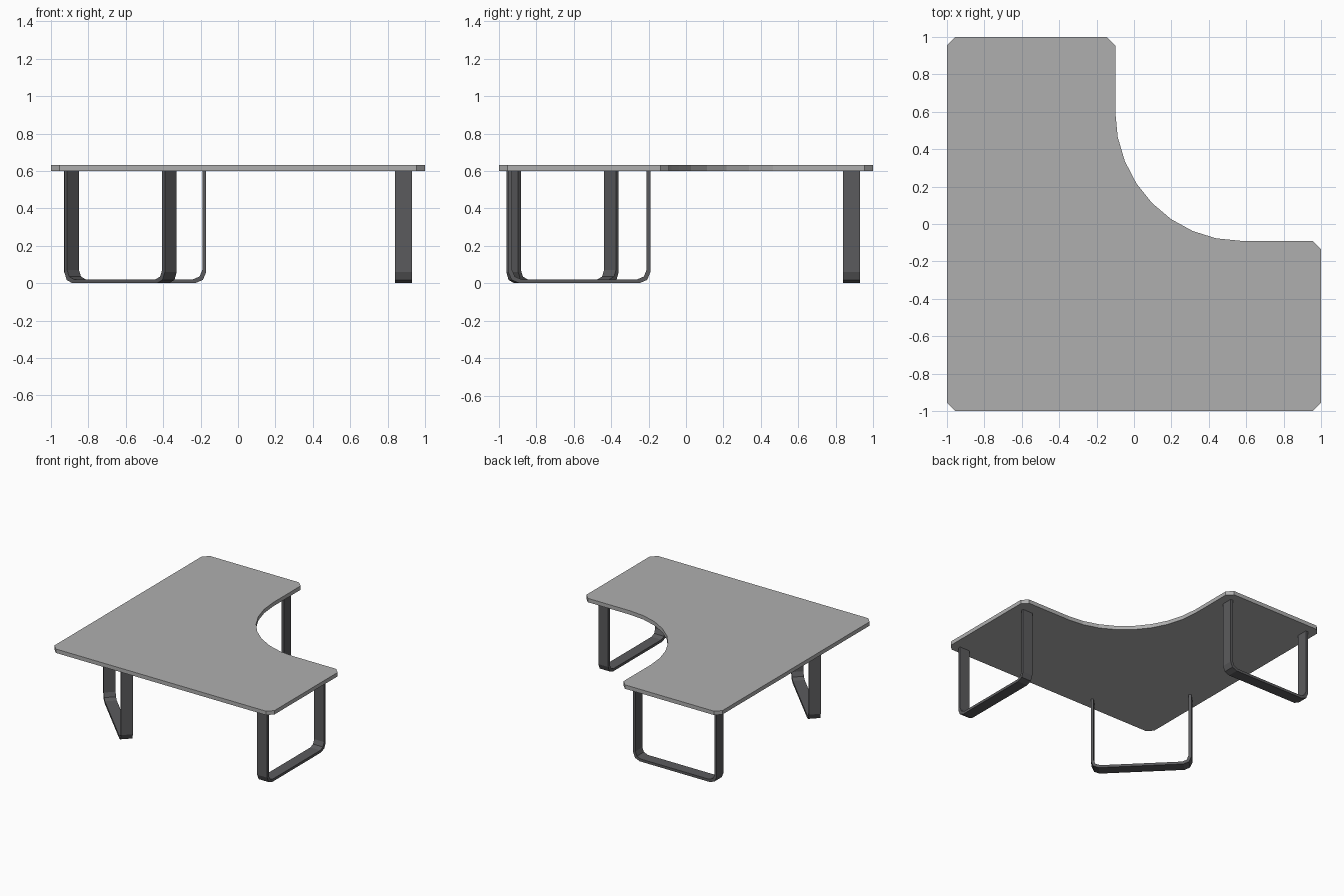
import bpy, bmesh
from math import sin, cos, pi, radians
from mathutils import Matrix, Vector

if "Cube" in bpy.data.objects:
    bpy.data.objects.remove(bpy.data.objects["Cube"])


def material(name, rgb):
    m = bpy.data.materials.new(name)
    m.diffuse_color = (*rgb, 1)
    m.use_nodes = True
    m.node_tree.nodes["Principled BSDF"].inputs["Base Color"].default_value = m.diffuse_color
    return m


grey = material("light grey top", (0.43, 0.43, 0.43))
dark = material("dark grey metal", (0.105, 0.105, 0.11))


def extrude_outline(name, points, vector, mat, matrix=Matrix()):
    """Fill a closed outline and extrude it into a solid."""
    bm = bmesh.new()
    face = bm.faces.new([bm.verts.new(p) for p in points])
    ext = bmesh.ops.extrude_face_region(bm, geom=[face])
    verts = [v for v in ext["geom"] if isinstance(v, bmesh.types.BMVert)]
    bmesh.ops.translate(bm, verts=verts, vec=vector)
    bmesh.ops.recalc_face_normals(bm, faces=bm.faces)
    bm.transform(matrix)
    me = bpy.data.meshes.new(name)
    bm.to_mesh(me)
    bm.free()
    me.materials.append(mat)
    ob = bpy.data.objects.new(name, me)
    bpy.context.collection.objects.link(ob)
    return ob


# L-shaped top with clipped corners and a scooped inner corner
Z0, Z1, C = 0.60, 0.632, 0.045
scoop = [(0.57 - 0.67 * sin(a), 0.60 - 0.69 * cos(a))
         for a in (i * pi / 16 for i in range(9))]
outline = [(-1, -1 + C), (-1 + C, -1), (1 - C, -1), (1, -1 + C),
           (1, -0.09 - C), (1 - C, -0.09), *scoop,
           (-0.10, 1 - C), (-0.10 - C, 1), (-1 + C, 1), (-1, 1 - C)]
extrude_outline("table_top", [(x, y, Z0) for x, y in outline],
                (0, 0, Z1 - Z0), grey)


# U-shaped flat-bar leg, spanning local x, bar width along local y
HALF, THICK, WIDTH, R, SEG = 0.38, 0.021, 0.09, 0.06, 2


def u_half(half, bottom, r):
    """Right half of the U, from top down round the corner."""
    return [(half, Z0)] + [(half - r + r * cos(a), bottom + r - r * sin(a))
                           for a in (i * pi / 2 / SEG for i in range(SEG + 1))]


def u_path(*args):
    right = u_half(*args)
    return right + [(-x, z) for x, z in reversed(right)]


def leg(name, x, y, angle):
    loop = u_path(HALF, 0, R) + u_path(HALF - THICK, THICK, R - THICK / 2)[::-1]
    place = Matrix.Translation((x, y, 0)) @ Matrix.Rotation(radians(angle), 4, 'Z')
    extrude_outline(name, [(px, -WIDTH / 2, pz) for px, pz in loop],
                    (0, WIDTH, 0), dark, place)


leg("back_leg", -0.55, 0.885, 0)
leg("right_leg", 0.885, -0.57, 90)
leg("corner_leg", -0.628, -0.66, -45)
